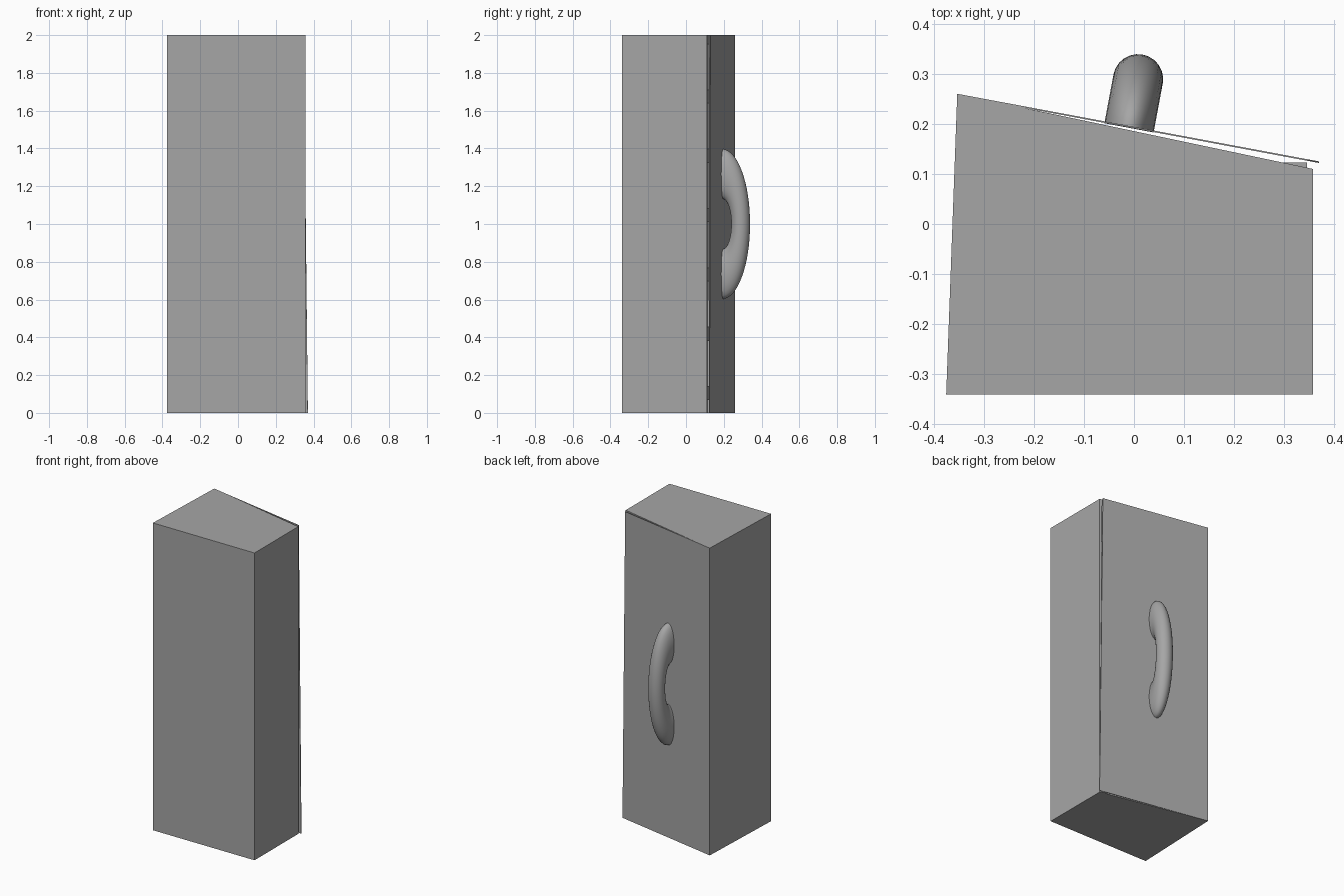
import bpy, bmesh, math
from mathutils import Matrix, Vector

cube = bpy.data.objects.get("Cube")
if cube:
    bpy.data.objects.remove(cube, do_unlink=True)

# One plain grey for every part
grey = bpy.data.materials.new("plain grey")
grey.use_nodes = True
colour = (0.38, 0.38, 0.38, 1)
grey.diffuse_color = colour
grey.node_tree.nodes["Principled BSDF"].inputs["Base Color"].default_value = colour


def add_object(name, bm):
    bmesh.ops.recalc_face_normals(bm, faces=bm.faces)
    mesh = bpy.data.meshes.new(name)
    bm.to_mesh(mesh)
    bm.free()
    mesh.materials.append(grey)
    obj = bpy.data.objects.new(name, mesh)
    bpy.context.collection.objects.link(obj)
    return obj


def prism(name, footprint, z0, z1, top=None):
    """Loft a footprint from z0 to z1, optionally to a different top outline."""
    bm = bmesh.new()
    low = [bm.verts.new((x, y, z0)) for x, y in footprint]
    high = [bm.verts.new((x, y, z1)) for x, y in (top or footprint)]
    bm.faces.new(low)
    bm.faces.new(high)
    for i in range(len(low)):
        j = (i + 1) % len(low)
        bm.faces.new((low[i], low[j], high[j], high[i]))
    return add_object(name, bm)


# Cabinet body with its slanted back
prism("body", [(-0.375, -0.34), (0.357, -0.34), (0.357, 0.11), (-0.353, 0.26)], 0, 2)

# Thin door, slightly ajar and flaring toward the floor
hinge = Vector((-0.353, 0.26))
along = (Vector((0.369, 0.125)) - hinge).normalized()
outward = Vector((-along.y, along.x))


def door_outline(free_x):
    free = hinge + along * ((free_x - hinge.x) / along.x)
    inset = outward * 0.003
    return [hinge, free, free - inset, hinge - inset]


prism("door", door_outline(0.37), 0, 2, door_outline(0.348))

# Row of latch strips in the gap between body and door
pitch, gap = 0.314, 0.07
for i in range(7):
    start = max(0, 0.14 + (i - 1) * pitch)
    end = min(2, 0.07 + i * pitch)
    prism(f"latch_strip_{i + 1}",
          [(0.25, 0.08), (0.345, 0.08), (0.345, 0.123), (0.25, 0.123)], start, end)

# Arched handle: flattened half ring standing out from the door
bm = bmesh.new()
arc_steps, sides = 32, 24
rings = []
for i in range(arc_steps + 1):
    a = math.pi * (i / arc_steps - 0.5)
    ring = []
    for j in range(sides):
        b = math.tau * j / sides
        r = 0.265 + 0.132 * math.cos(b)
        ring.append(bm.verts.new((0.05 * math.sin(b), 0.375 * r * math.cos(a), r * math.sin(a))))
    rings.append(ring)
for lower, upper in zip(rings, rings[1:]):
    for j in range(sides):
        k = (j + 1) % sides
        bm.faces.new((lower[j], lower[k], upper[k], upper[j]))
bm.faces.new(rings[0])
bm.faces.new(rings[-1])
angle = math.atan2(along.y, along.x)
bm.transform(Matrix.Translation((-0.01, 0.192, 1)) @ Matrix.Rotation(angle, 4, "Z"))
handle = add_object("handle", bm)
bpy.ops.object.select_all(action="DESELECT")
handle.select_set(True)
bpy.context.view_layer.objects.active = handle
bpy.ops.object.shade_smooth_by_angle(angle=math.radians(40))
